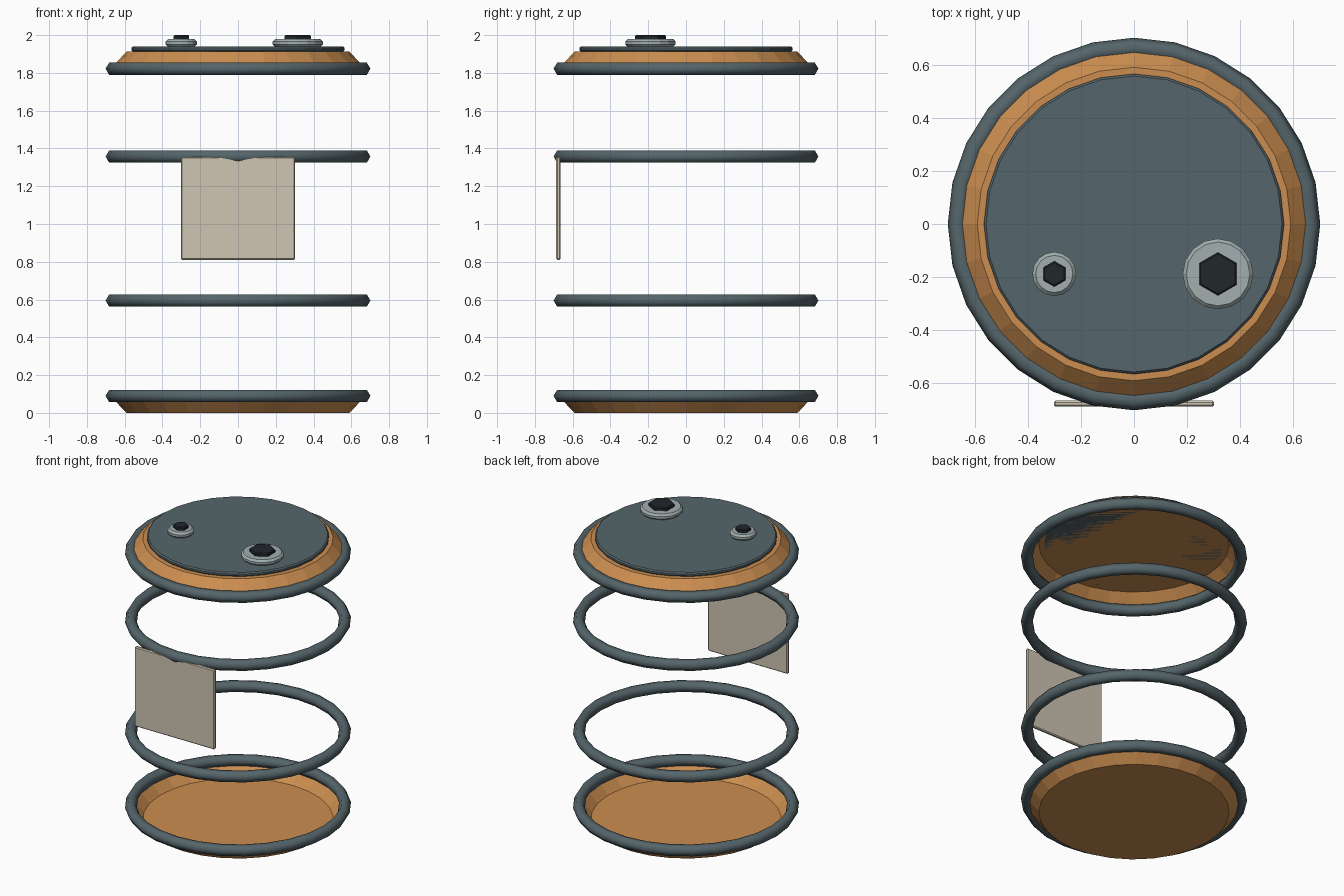
import bpy, bmesh, math

if "Cube" in bpy.data.objects:
    bpy.data.objects.remove(bpy.data.objects["Cube"])

SIDES = 28
HEIGHT = 1.912  # drum shell height without fittings


def material(name, rgb):
    m = bpy.data.materials.new(name)
    m.diffuse_color = (*rgb, 1)
    m.use_nodes = True
    m.node_tree.nodes["Principled BSDF"].inputs["Base Color"].default_value = m.diffuse_color
    return m


orange = material("orange_paint", (0.60, 0.27, 0.08))
slate = material("slate_steel", (0.09, 0.13, 0.145))
beige = material("beige_plate", (0.62, 0.56, 0.45))
pale = material("pale_steel", (0.36, 0.43, 0.43))
black = material("black_plug", (0.015, 0.02, 0.024))


def finish(name, bm, mat, smooth=False):
    bmesh.ops.recalc_face_normals(bm, faces=bm.faces)
    me = bpy.data.meshes.new(name)
    bm.to_mesh(me)
    bm.free()
    me.materials.append(mat)
    for p in me.polygons:
        p.use_smooth = smooth
    ob = bpy.data.objects.new(name, me)
    bpy.context.collection.objects.link(ob)
    return ob


def lathe(name, profile, mat, sides=SIDES, centre=(0, 0), start=0.0,
          cap_first=False, cap_last=False, closed=False, smooth=False):
    """Spin (radius, z) points around a vertical axis."""
    bm = bmesh.new()
    rings = []
    for r, z in profile:
        angles = [start + math.tau * i / sides for i in range(sides)]
        rings.append([bm.verts.new((centre[0] + r * math.cos(a),
                                    centre[1] + r * math.sin(a), z)) for a in angles])
    pairs = list(zip(rings, rings[1:]))
    if closed:
        pairs.append((rings[-1], rings[0]))
    for a, b in pairs:
        for i in range(sides):
            j = (i + 1) % sides
            bm.faces.new((a[i], a[j], b[j], b[i]))
    if cap_first:
        bm.faces.new(rings[0][::-1])
    if cap_last:
        bm.faces.new(rings[-1])
    return finish(name, bm, mat, smooth)


def puck(name, r, z0, z1, b, mat, **kw):
    """Solid disc with chamfered rims."""
    return lathe(name, [(r - b, z0), (r, z0 + b), (r, z1 - b), (r - b, z1)], mat,
                 cap_first=True, cap_last=True, **kw)


# Chamfered end pans (the shell between them is open)
lathe("bottom_pan", [(0.59, 0), (0.66, 0.073)], orange, cap_first=True)
lathe("top_pan", [(0.59, HEIGHT), (0.66, HEIGHT - 0.073)], orange, cap_first=True)

# Hoops with a hexagonal section
for name, z in (("bottom_rim", 0.09), ("lower_hoop", 0.595),
                ("upper_hoop", 1.357), ("top_rim", HEIGHT - 0.09)):
    section = [(0.664 + 0.037 * math.cos(k * math.pi / 3),
                z + 0.037 * math.sin(k * math.pi / 3)) for k in range(6)]
    lathe(name, section, slate, closed=True, smooth=True)

# Lid plate
puck("lid_plate", 0.565, 1.912, 1.940, 0.008, slate)

# Filler bungs: washer plus hexagonal plug
for name, x, r, plug in (("small_bung", -0.30, 0.083, 0.048),
                         ("large_bung", 0.316, 0.133, 0.081)):
    puck(name + "_washer", r, 1.938, 1.979, 0.013, pale, sides=16, centre=(x, -0.188))
    puck(name + "_plug", plug, 1.972, 2.0, 0.006, black, sides=6,
         centre=(x, -0.188), start=math.pi / 2)

# Blank front plate
bm = bmesh.new()
bmesh.ops.create_cube(bm, size=1)
bmesh.ops.scale(bm, vec=(0.604, 0.022, 0.545), verts=bm.verts)
bmesh.ops.translate(bm, vec=(0, -0.676, 1.083), verts=bm.verts)
bmesh.ops.bevel(bm, geom=bm.edges[:], offset=0.006, segments=1, affect='EDGES')
finish("front_plate", bm, beige)
